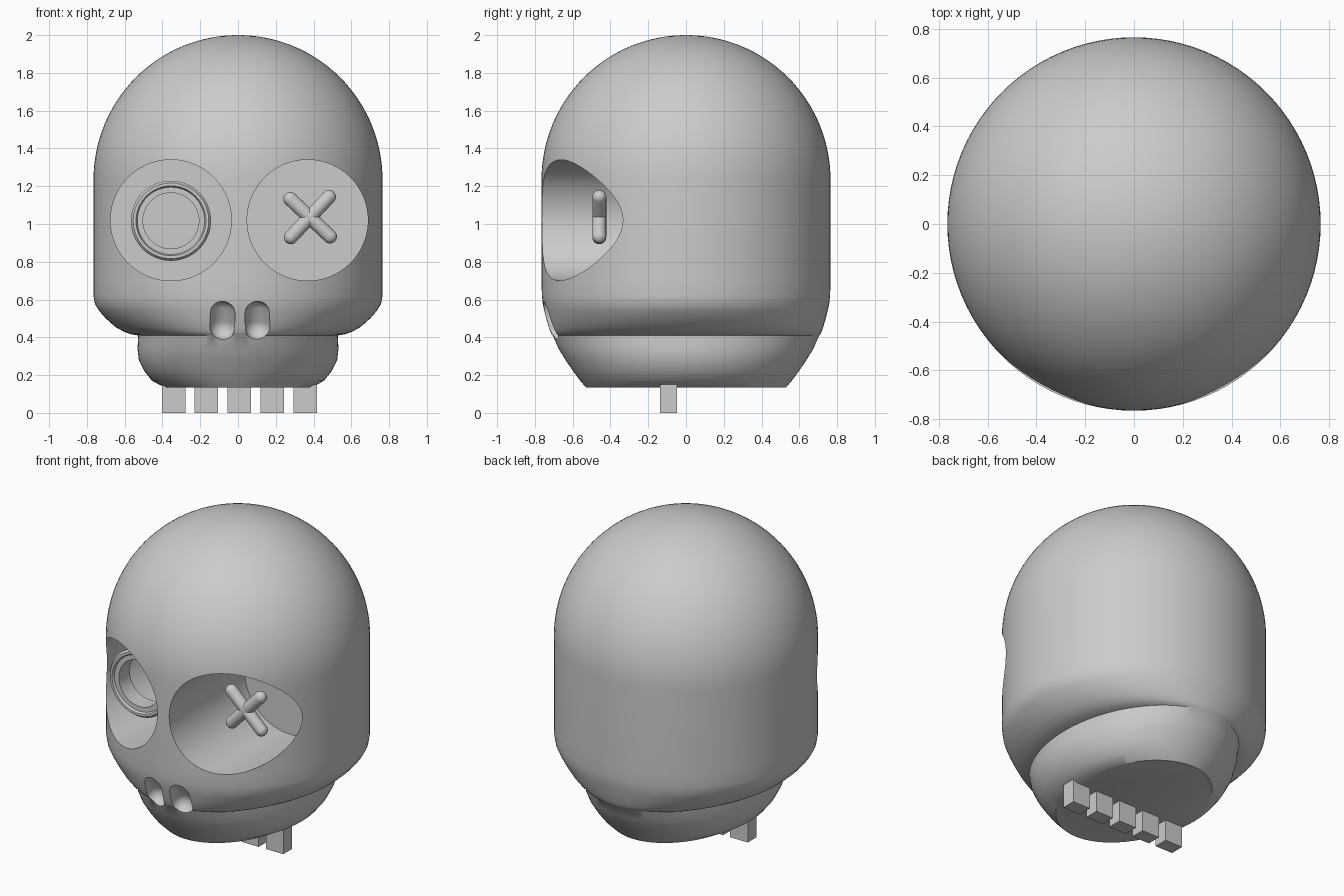
import bpy, bmesh, math
from mathutils import Vector

if "Cube" in bpy.data.objects:
    bpy.data.objects.remove(bpy.data.objects["Cube"])

SEG = 96


def loft(name, rings, seg=SEG, closed=False):
    """Skin a stack of horizontal ellipses given as (rx, ry, z)."""
    bm = bmesh.new()
    loops = []
    for rx, ry, z in rings:
        loops.append([bm.verts.new((rx * math.cos(2 * math.pi * i / seg),
                                    ry * math.sin(2 * math.pi * i / seg), z))
                      for i in range(seg)])
    pairs = list(zip(loops, loops[1:]))
    if closed:
        pairs.append((loops[-1], loops[0]))
    for a, b in pairs:
        for i in range(seg):
            j = (i + 1) % seg
            bm.faces.new((a[i], a[j], b[j], b[i]))
    if not closed:
        bm.faces.new(loops[0][::-1])
        bm.faces.new(loops[-1])
    bmesh.ops.recalc_face_normals(bm, faces=bm.faces)
    me = bpy.data.meshes.new(name)
    bm.to_mesh(me)
    bm.free()
    ob = bpy.data.objects.new(name, me)
    bpy.context.collection.objects.link(ob)
    return ob


def activate(ob):
    bpy.ops.object.select_all(action='DESELECT')
    ob.select_set(True)
    bpy.context.view_layer.objects.active = ob


def smooth(ob, angle=32):
    activate(ob)
    bpy.ops.object.shade_smooth_by_angle(angle=math.radians(angle))


def capsule(name, p, q, r, seg=32):
    """Round-ended rod whose cap centres are p and q."""
    p, q = Vector(p), Vector(q)
    h = (q - p).length / 2
    n = 10
    angles = [math.pi / 2 * i / n for i in range(n)]
    top = [(r * math.cos(t), r * math.cos(t), h + r * math.sin(t))
           for t in angles + [math.pi / 2 * 0.985]]
    rings = [(a, b, -z) for a, b, z in reversed(top)] + top
    ob = loft(name, rings, seg)
    ob.location = (p + q) / 2
    ob.rotation_euler = (q - p).to_track_quat('Z', 'Y').to_euler()
    return ob


def cut(target, cutter):
    cutter.hide_render = True
    mod = target.modifiers.new("cut", 'BOOLEAN')
    mod.operation = 'DIFFERENCE'
    mod.solver = 'EXACT'
    mod.object = cutter
    activate(target)
    bpy.ops.object.modifier_apply(modifier=mod.name)
    bpy.data.objects.remove(cutter, do_unlink=True)


# Skull: narrow jaw, overhanging cheek ledge, straight wall, domed top
R = 0.765
rings = [(0.39, 0.53, 0.135), (0.455, 0.56, 0.17), (0.495, 0.597, 0.22),
         (0.525, 0.638, 0.28), (0.532, 0.675, 0.34), (0.528, 0.705, 0.41),
         (0.57, 0.712, 0.417), (0.605, 0.718, 0.43), (0.65, 0.727, 0.455),
         (0.70, 0.74, 0.50), (0.735, 0.75, 0.54), (0.757, 0.758, 0.575),
         (R, 0.763, 0.62), (R, R, 0.70), (R, R, 0.95)]
for i in range(32):
    t = math.pi / 2 * i / 32
    rings.append((R * math.cos(t), R * math.cos(t), 1.235 + R * math.sin(t)))
rings.append((0.006, 0.006, 2.0))
skull = loft("skull", rings)

# Eye sockets
for x in (-0.355, 0.368):
    socket = loft("socket_cutter", [(0.32, 0.32, -0.5), (0.32, 0.32, 0.5)])
    socket.rotation_euler = (math.pi / 2, 0, 0)
    socket.location = (x, -0.5, 1.02)
    cut(skull, socket)

# Nostrils
for x in (-0.082, 0.103):
    cut(skull, capsule("nostril_cutter", (x, -0.705, 0.452),
                       (x, -0.745, 0.525), 0.066))
smooth(skull)

# Stepped ring eye
eye = loft("ring_eye", [(r, r, d) for r, d in
           [(0.212, 0.0), (0.212, 0.11), (0.20, 0.125), (0.185, 0.125),
            (0.178, 0.11), (0.148, 0.11), (0.148, 0.0)]], 64, closed=True)
eye.rotation_euler = (math.pi / 2, 0, 0)
eye.location = (-0.355, -0.375, 1.017)
smooth(eye)

# Crossed stitches
for i, (p, q) in enumerate([((0.277, -0.459, 1.132), (0.487, -0.459, 0.934)),
                            ((0.28, -0.459, 0.930), (0.481, -0.459, 1.143))]):
    smooth(capsule(f"cross_bar_{i + 1}", p, q, 0.037))

# Teeth
for i in range(5):
    bpy.ops.mesh.primitive_cube_add(size=1, location=(0.007 + (i - 2) * 0.174, -0.093, 0.075))
    tooth = bpy.context.object
    tooth.name = f"tooth_{i + 1}"
    tooth.scale = (0.124, 0.09, 0.15)
